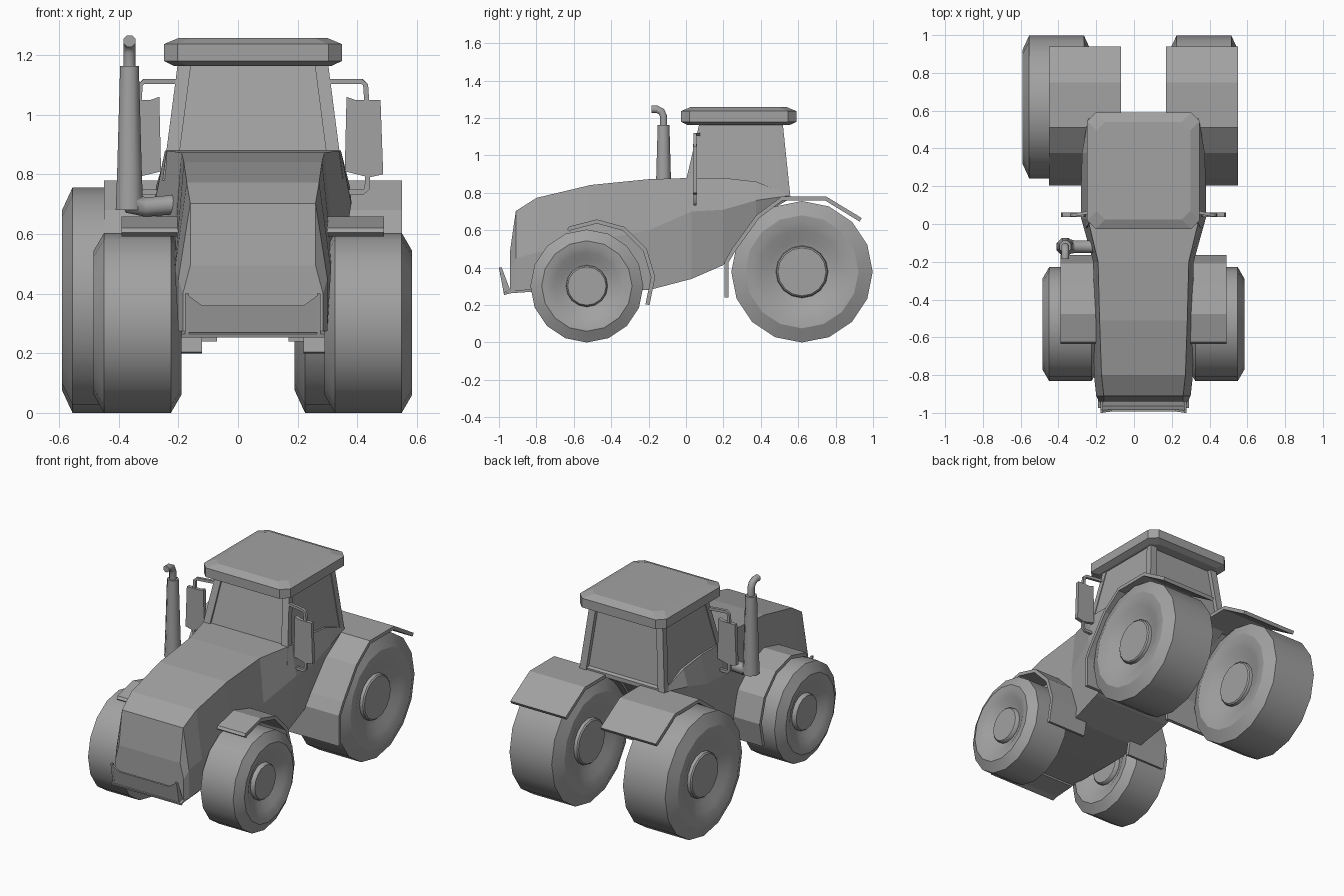
import bpy, bmesh, math
from mathutils import Vector

cube = bpy.data.objects.get("Cube")
if cube:
    bpy.data.objects.remove(cube, do_unlink=True)

CX = 0.05  # centre line of the bodywork

grey = bpy.data.materials.new("plain_grey")
grey.use_nodes = True
grey.diffuse_color = (0.36, 0.36, 0.36, 1)
grey.node_tree.nodes["Principled BSDF"].inputs["Base Color"].default_value = (0.36, 0.36, 0.36, 1)


def finish(name, bm, smooth=None):
    bmesh.ops.recalc_face_normals(bm, faces=bm.faces)
    me = bpy.data.meshes.new(name)
    bm.to_mesh(me)
    bm.free()
    me.materials.append(grey)
    ob = bpy.data.objects.new(name, me)
    bpy.context.scene.collection.objects.link(ob)
    if smooth:
        bpy.ops.object.select_all(action='DESELECT')
        ob.select_set(True)
        bpy.context.view_layer.objects.active = ob
        bpy.ops.object.shade_smooth_by_angle(angle=math.radians(smooth))
    return ob


def loft(name, rings, smooth=None):
    """Skin a list of equally long point rings and cap both ends."""
    bm = bmesh.new()
    loops = [[bm.verts.new(p) for p in ring] for ring in rings]
    n = len(loops[0])
    for a, b in zip(loops, loops[1:]):
        for i in range(n):
            j = (i + 1) % n
            bm.faces.new((a[i], a[j], b[j], b[i]))
    bm.faces.new(loops[0])
    bm.faces.new(loops[-1])
    return finish(name, bm, smooth)


def strip(name, path, x0, x1, thick):
    """Bent sheet: a (y, z) path given thickness, spanning x0 to x1."""
    pts = [Vector(p) for p in path]
    inner = []
    for i, p in enumerate(pts):
        d = (pts[min(i + 1, len(pts) - 1)] - pts[max(i - 1, 0)]).normalized()
        inner.append(p + Vector((d.y, -d.x)) * thick)
    bm = bmesh.new()
    rows = [[bm.verts.new((x, p.x, p.y)) for p in side]
            for x in (x0, x1) for side in (pts, inner)]
    a, b, c, d = rows
    for i in range(len(pts) - 1):
        for r, s in ((a, b), (b, d), (d, c), (c, a)):
            bm.faces.new((r[i], r[i + 1], s[i + 1], s[i]))
    for i in (0, -1):
        bm.faces.new((a[i], b[i], d[i], c[i]))
    return finish(name, bm)


def tube(name, pts, radii, sides=8):
    """Sweep a polygon along a path of points."""
    pts = [Vector(p) for p in pts]
    rings = []
    for i, p in enumerate(pts):
        t = (pts[min(i + 1, len(pts) - 1)] - pts[max(i - 1, 0)]).normalized()
        u = t.cross(Vector((1, 0, 0)) if abs(t.x) < 0.9 else Vector((0, 1, 0))).normalized()
        v = t.cross(u)
        rings.append([p + (u * math.cos(k) + v * math.sin(k)) * radii[i]
                      for k in [2 * math.pi * (s + 0.5) / sides for s in range(sides)]])
    # Keep neighbouring rings aligned
    for i in range(1, len(rings)):
        k = min(range(sides), key=lambda s: (rings[i][s] - pts[i] - rings[i - 1][0] + pts[i - 1]).length)
        rings[i] = rings[i][k:] + rings[i][:k]
        if (rings[i][1] - pts[i] - rings[i - 1][1] + pts[i - 1]).length > \
           (rings[i][-1] - pts[i] - rings[i - 1][1] + pts[i - 1]).length:
            rings[i] = [rings[i][0]] + rings[i][:0:-1]
    return loft(name, rings, 50)


def wheel(name, x, y, r, w):
    """Lathe a tyre with dished side walls and a raised hub."""
    half = [(w - .025, .001), (w - .025, .34 * r), (w - .032, .36 * r), (w - .05, .37 * r),
            (w - .04, .46 * r), (w - .018, .59 * r), (w - .005, .7 * r), (w, .8 * r), (w - .035, r)]
    profile = half + [(-a, b) for a, b in reversed(half)]
    rings = [[(x + a, y + b * math.cos(k), r + b * math.sin(k))
              for k in [2 * math.pi * s / 16 for s in range(16)]] for a, b in profile]
    return loft(name, rings, 32)


# Wheels
for side, s in (("left", 1), ("right", -1)):
    wheel("front_wheel_" + side, CX + s * .387, -.53, .302, .147)
    wheel("rear_wheel_" + side, -.02 + s * .39, .62, .378, .18)

# Hood and lower cab: y, then (half width, z) at top, middle and bottom
stations = [
    (-.94, (.21, .495), (.235, .40), (.235, .27)),
    (-.91, (.21, .703), (.25, .45), (.25, .275)),
    (-.80, (.222, .773), (.262, .48), (.25, .285)),
    (-.51, (.232, .842), (.264, .54), (.25, .28)),
    (-.20, (.24, .873), (.266, .60), (.25, .28)),
    (.03, (.295, .88), (.33, .70), (.27, .34)),
    (.20, (.295, .88), (.33, .71), (.27, .414)),
    (.375, (.295, .86), (.325, .76), (.29, .665)),
    (.55, (.285, .79), (.295, .785), (.29, .765)),
]
loft("hood_and_lower_cab", [
    [(CX + s * h, y, z) for s, sec in ((1, (t, m, b)), (-1, (b, m, t))) for h, z in sec]
    for y, t, m, b in stations])


# Cab glass block, set back between the posts
def cab_ring(z, inset=0):
    f = (z - .78) / .385
    y0, y1 = -.02 + .09 * f + inset * .5, .558 - .04 * f - inset
    h0, h1 = .303 - .05 * f - inset * .2, .292 - .04 * f - inset * .2
    return [(CX - h0, y0, z), (CX + h0, y0, z), (CX + h1, y1, z), (CX - h1, y1, z)]


loft("cab_glass", [cab_ring(.78, .025), cab_ring(1.17, .025)])

# Cab corner posts
for i, label in enumerate(("front_right", "front_left", "rear_left", "rear_right")):
    rings = []
    for z in (.78, 1.17):
        px, py, _ = cab_ring(z)[i]
        dx = .045 if px < CX else -.045
        dy = .035 if i < 2 else -.04
        rings.append([(px, py, z), (px + dx, py, z), (px + dx, py + dy, z), (px, py + dy, z)])
    loft("cab_post_" + label, rings)


# Roof with clipped corners
def roof_ring(z, m, c=.045):
    h, y0, y1 = .298 - m, -.027 + m, .59 - m
    return [(CX + x, y, z) for x, y in (
        (-h + c, y0), (h - c, y0), (h, y0 + c), (h, y1 - c),
        (h - c, y1), (-h + c, y1), (-h, y1 - c), (-h, y0 + c))]


loft("roof", [roof_ring(1.163, .035), roof_ring(1.18, 0), roof_ring(1.237, 0),
              roof_ring(1.258, .05)])

# Fenders
front_path = [(-.636, .605), (-.625, .62), (-.476, .658), (-.326, .617), (-.21, .5), (-.165, .35), (-.195, .2)]
rear_path = [(.205, .24), (.205, .43), (.245, .50), (.375, .68), (.51, .78), (.75, .78), (.94, .665)]
for side, s in (("left", 1), ("right", -1)):
    strip("front_fender_" + side, front_path, CX + s * .17, CX + s * .44, .022)
    strip("rear_fender_" + side, rear_path, CX + s * .12, CX + s * .5, .022)

# Front bumper scoop: a floor and an upright plate with a dipped top edge
strip("bumper_floor", [(-.80, .285), (-.94, .275), (-.975, .265)], CX - .24, CX + .24, -.012)
outline = [(-.22, .27, -.975), (.22, .27, -.975), (.225, .40, -1), (.17, .36, -.993),
           (-.17, .36, -.993), (-.225, .40, -1)]
loft("bumper_plate", [[(CX + x, y + d, z) for x, z, y in outline] for d in (0, .012)])
for side, s in (("left", 1), ("right", -1)):
    tri = [(-.975, .265), (-1, .40), (-.985, .40), (-.94, .28)]
    loft("bumper_end_" + side, [[(CX + s * x, y, z) for y, z in tri] for x in (.215, .227)])

# Exhaust: stack with an elbow into the body and a curved outlet
EX, EY = -.364, -.12
tube("exhaust_elbow", [(-.2, EY, .70), (-.31, EY, .69), (-.35, EY, .70), (EX, EY, .74)],
     [.035, .035, .042, .045])
tube("exhaust_stack", [(EX, EY, .68), (EX, EY, .80), (EX, EY, 1.163)], [.05, .045, .034])
tube("exhaust_outlet", [(EX, EY, 1.15), (EX, EY, 1.21), (EX, EY - .012, 1.235),
                        (EX, EY - .035, 1.247), (EX, EY - .065, 1.247)], [.021] * 5)

# Mirrors on bent brackets
face = [(.314, 1.06), (.342, 1.05), (.428, 1.05), (.437, .80), (.39, .79), (.308, .81)]
for side, s in (("left", 1), ("right", -1)):
    loft("mirror_" + side, [[(CX + s * x, y, z) for x, z in face] for y in (.037, .06)])
    tube("mirror_upper_arm_" + side, [(CX + s * x, .07 - .022 * (x > .3), z) for x, z in (
        (.24, 1.112), (.365, 1.112), (.378, 1.10), (.382, 1.04))], [.012] * 4, 4)
    tube("mirror_lower_arm_" + side, [(CX + s * x, .048, z) for x, z in (
        (.30, .74), (.37, .74), (.383, .752), (.385, .81))], [.012] * 4, 4)
